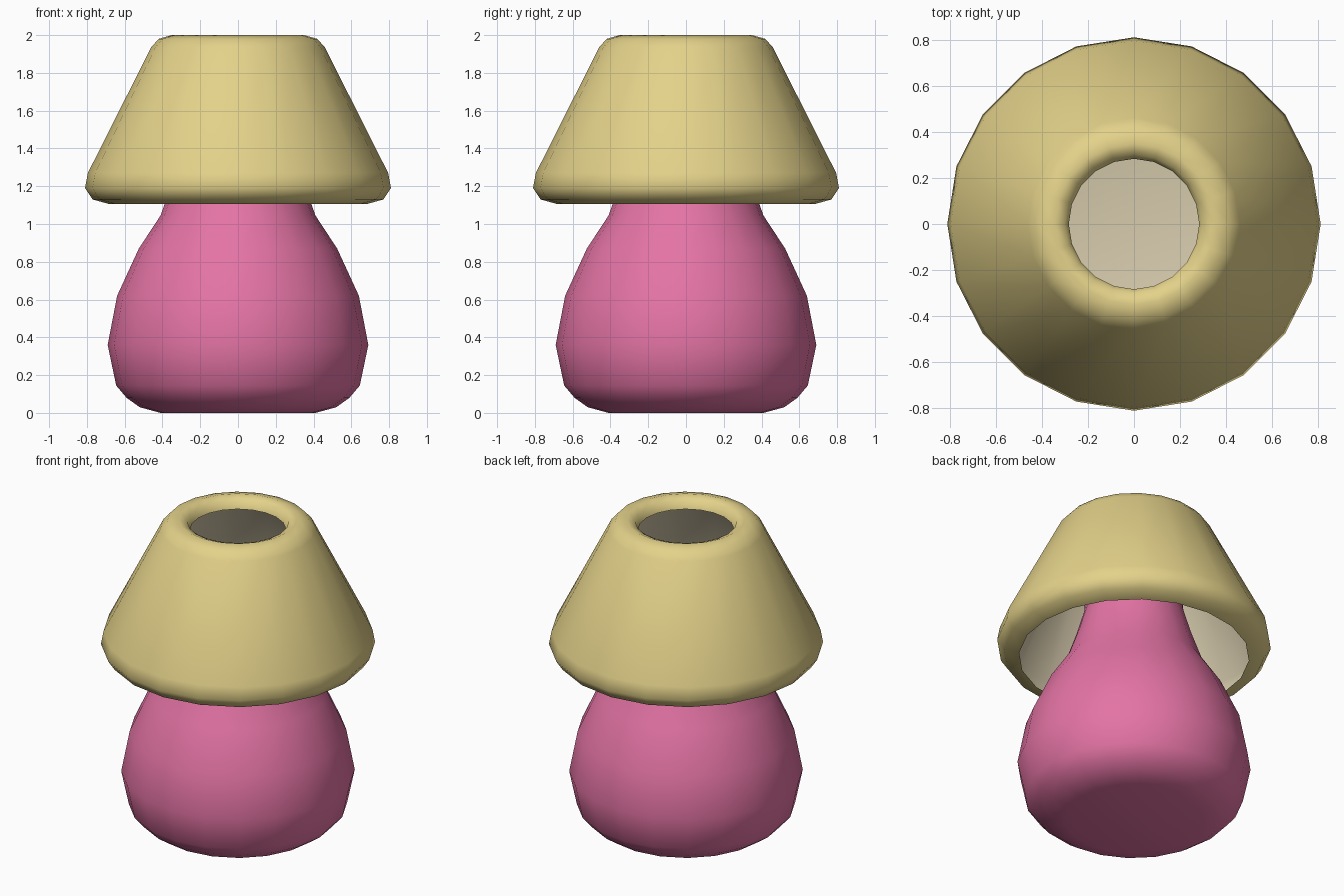
import bpy, bmesh, math

if "Cube" in bpy.data.objects:
    bpy.data.objects.remove(bpy.data.objects["Cube"])

SIDES = 20


def material(name, rgb):
    m = bpy.data.materials.new(name)
    m.diffuse_color = (*rgb, 1)
    m.use_nodes = True
    m.node_tree.nodes["Principled BSDF"].inputs["Base Color"].default_value = m.diffuse_color
    return m


pink = material("pink", (0.775, 0.174, 0.376))
yellow = material("straw_yellow", (0.775, 0.645, 0.254))
beige = material("pale_beige", (0.686, 0.604, 0.423))


def lathe(name, profile, mat, inward=False, floor=False):
    """Revolve (radius, z) points, listed with the outside on the right."""
    bm = bmesh.new()
    rings = []
    for r, z in profile:
        rings.append([bm.verts.new((r * math.cos(2 * math.pi * k / SIDES),
                                    r * math.sin(2 * math.pi * k / SIDES), z))
                      for k in range(SIDES)])
    for low, high in zip(rings, rings[1:]):
        for k in range(SIDES):
            n = (k + 1) % SIDES
            bm.faces.new((low[k], low[n], high[n], high[k]))
    if floor:
        bm.faces.new(rings[0][::-1])
    if inward:
        bmesh.ops.reverse_faces(bm, faces=bm.faces[:])
    for f in bm.faces:
        f.smooth = True
    me = bpy.data.meshes.new(name)
    bm.to_mesh(me)
    bm.free()
    me.materials.append(mat)
    ob = bpy.data.objects.new(name, me)
    bpy.context.collection.objects.link(ob)
    return ob


def inset(profile, d):
    """Move the inner points of a profile inwards by d."""
    out = [profile[0]]
    for a, p, b in zip(profile, profile[1:], profile[2:]):
        dx, dz = b[0] - a[0], b[1] - a[1]
        l = math.hypot(dx, dz)
        out.append((p[0] - dz / l * d, p[1] + dx / l * d))
    return out + [profile[-1]]


# Rounded bottle-shaped base, open at the neck
base = [(0.41, 0), (0.52, 0.03), (0.59, 0.08), (0.645, 0.145), (0.69, 0.36),
        (0.64, 0.62), (0.525, 0.87), (0.41, 1.045), (0.345, 1.23),
        (0.295, 1.4), (0.287, 1.5)]
lathe("lamp_base", base, pink, floor=True)
inner = inset(base, 0.008)
inner[0] = (0.41, 0.008)
lathe("base_lining", inner, beige, inward=True, floor=True)

# Conical shade with rolled rims and a pale inside
shade = [(0.68, 1.105), (0.77, 1.13), (0.81, 1.19), (0.795, 1.27),
         (0.46, 1.935), (0.42, 1.98), (0.35, 2.0), (0.30, 1.98), (0.283, 1.93)]
lathe("lamp_shade", shade, yellow)
lathe("shade_lining", inset(shade, 0.008), beige, inward=True)
